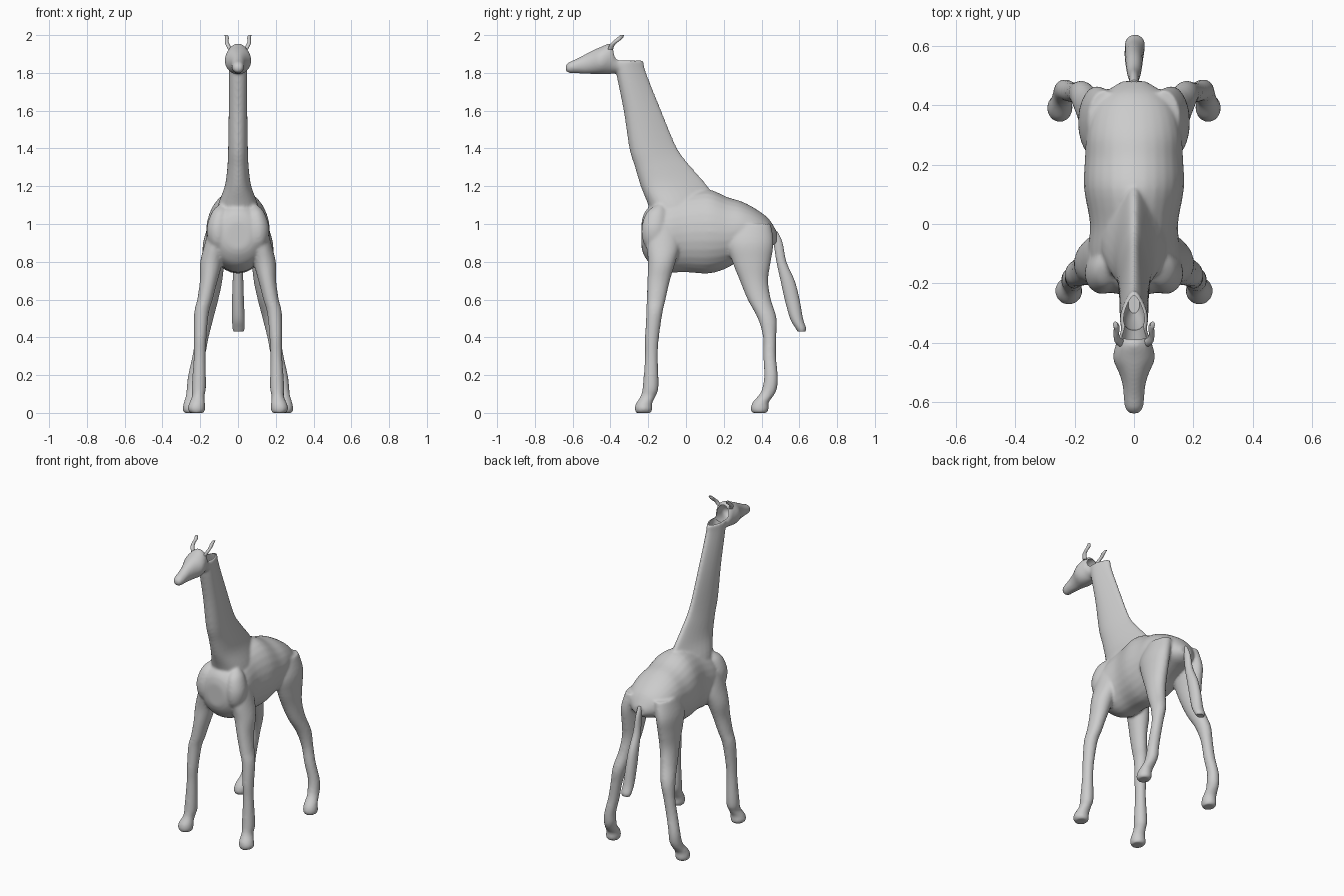
import bpy, bmesh, math

cube = bpy.data.objects.get("Cube")
if cube:
    bpy.data.objects.remove(cube, do_unlink=True)

GREY = (0.6, 0.6, 0.6, 1)
mat = bpy.data.materials.new("plain grey")
mat.use_nodes = True
mat.diffuse_color = GREY
mat.node_tree.nodes["Principled BSDF"].inputs["Base Color"].default_value = GREY


def spline(rings, steps=4):
    """Smooth a list of ring settings with a Catmull-Rom curve."""
    out = []
    for i in range(len(rings) - 1):
        a, b, c, d = (rings[max(0, min(len(rings) - 1, i + k))] for k in (-1, 0, 1, 2))
        for s in range(steps):
            t = s / steps
            out.append([0.5 * (2 * q + (r - p) * t + (2 * p - 5 * q + 4 * r - u) * t * t
                               + (3 * q - p - 3 * r + u) * t ** 3)
                        for p, q, r, u in zip(a, b, c, d)])
    return out + [list(rings[-1])]


def loft(bm, rings, upright=False, egg=0, sides=28):
    """Skin oval rings (x, y, z, half width, half depth), flat or upright."""
    loops = []
    for x, y, z, w, d in spline(rings):
        loop = []
        for k in range(sides):
            a = math.tau * k / sides
            t = math.cos(a)
            px = x + w * math.sin(a) * (1 - egg * t)
            loop.append(bm.verts.new((px, y, z + d * t) if upright else (px, y + d * t, z)))
        loops.append(loop)
    for lo, hi in zip(loops, loops[1:]):
        for k in range(sides):
            n = (k + 1) % sides
            bm.faces.new((lo[k], lo[n], hi[n], hi[k]))
    bm.faces.new(loops[0])
    bm.faces.new(loops[-1])


def neck_rings(rows):
    """Turn (z, front y, back y, half width) rows into rings."""
    return [(0, (f + b) / 2, z, w, (b - f) / 2) for z, f, b, w in rows]


def head_rings(rows):
    """Turn (y, z, half width, half height) rows into rings."""
    return [(0, y, z, w, h) for y, z, w, h in rows]


def mirrored(rings, side):
    return [(x * side, y, z, w, d) for x, y, z, w, d in rings]


def finish(mesh):
    mesh.materials.clear()
    mesh.materials.append(mat)
    mesh.shade_smooth()
    mesh.set_sharp_from_angle(angle=math.radians(50))


def make(name, bm):
    bmesh.ops.recalc_face_normals(bm, faces=bm.faces[:])
    mesh = bpy.data.meshes.new(name)
    bm.to_mesh(mesh)
    bm.free()
    finish(mesh)
    ob = bpy.data.objects.new(name, mesh)
    bpy.context.scene.collection.objects.link(ob)
    return ob


# Trunk, from chest to rump
bm = bmesh.new()
loft(bm, head_rings([
    (-.235, .94, .06, .07), (-.22, .945, .105, .115), (-.18, .94, .14, .16),
    (-.1, .94, .155, .195), (0, .955, .148, .21), (.12, .96, .168, .222),
    (.22, .955, .165, .187), (.3, .97, .16, .147), (.38, .965, .14, .108),
    (.44, .95, .1, .075), (.48, .93, .04, .03)]), upright=True)

# Neck, narrow along the mane
loft(bm, neck_rings([
    (1, -.17, .2, .12), (1.1, -.2, .17, .1), (1.2, -.24, .115, .066),
    (1.3, -.27, .03, .053), (1.4, -.3, -.045, .049), (1.6, -.33, -.13, .046),
    (1.8, -.37, -.21, .045), (1.865, -.375, -.225, .044)]), egg=.4)

# Head, from muzzle to nape
loft(bm, head_rings([
    (-.638, 1.825, .015, .012), (-.62, 1.828, .03, .029), (-.58, 1.836, .035, .038),
    (-.54, 1.845, .039, .05), (-.5, 1.855, .051, .061), (-.45, 1.865, .071, .073),
    (-.395, 1.875, .058, .081), (-.375, 1.85, .05, .052), (-.34, 1.83, .04, .03)]),
    upright=True)

# Legs and shoulders
front_leg = [
    (.217, -.225, 0, .037, .04), (.22, -.225, .02, .046, .047), (.217, -.222, .05, .042, .043),
    (.21, -.2, .09, .033, .04), (.207, -.187, .14, .038, .042), (.203, -.183, .3, .031, .034),
    (.2, -.18, .4, .033, .037), (.193, -.167, .53, .039, .043), (.175, -.158, .6, .041, .05),
    (.155, -.145, .7, .047, .06), (.14, -.128, .8, .06, .073), (.115, -.12, .9, .06, .09),
    (.1, -.12, 1, .05, .07)]
hind_leg = [
    (.25, .39, 0, .036, .039), (.25, .39, .02, .043, .048), (.247, .395, .055, .04, .043),
    (.24, .43, .1, .034, .04), (.235, .445, .14, .036, .039), (.23, .45, .2, .034, .036),
    (.208, .443, .3, .034, .034), (.19, .443, .4, .035, .035), (.172, .43, .5, .042, .05),
    (.15, .388, .6, .046, .062), (.135, .36, .7, .052, .075), (.13, .347, .8, .057, .102),
    (.125, .342, .9, .06, .122), (.1, .35, 1, .055, .1)]
shoulder = [
    (.1, -.16, .85, .02, .02), (.105, -.165, .9, .05, .06), (.105, -.165, .98, .06, .07),
    (.095, -.155, 1.06, .045, .055), (.085, -.14, 1.1, .02, .02)]
for side in (-1, 1):
    for part in (front_leg, hind_leg, shoulder):
        loft(bm, mirrored(part, side))
body = make("giraffe_body", bm)

# Hollows in the open neck top and the back of the head
bm = bmesh.new()
loft(bm, neck_rings([
    (1.92, -.345, -.24, .03), (1.86, -.36, -.24, .033),
    (1.75, -.335, -.21, .031), (1.65, -.3, -.2, .018)]), egg=.4)
neck_hollow = make("neck_hollow", bm)
bm = bmesh.new()
loft(bm, head_rings([
    (-.33, 1.89, .035, .045), (-.4, 1.885, .044, .055),
    (-.45, 1.873, .05, .045), (-.48, 1.865, .03, .02)]), upright=True)
head_hollow = make("head_hollow", bm)

# Fuse the skin, soften the joins, then cut the hollows
fuse = body.modifiers.new("fuse", "REMESH")
fuse.mode = "VOXEL"
fuse.voxel_size = 0.008
soft = body.modifiers.new("soften", "SMOOTH")
soft.factor = 0.5
soft.iterations = 8
for cutter in (neck_hollow, head_hollow):
    cutter.hide_render = True
    cut = body.modifiers.new("hollow", "BOOLEAN")
    cut.operation = "DIFFERENCE"
    cut.solver = "EXACT"
    cut.object = cutter
skin = bpy.data.meshes.new_from_object(
    body.evaluated_get(bpy.context.evaluated_depsgraph_get()))
body.modifiers.clear()
body.data = skin
finish(skin)
for cutter in (neck_hollow, head_hollow):
    bpy.data.objects.remove(cutter, do_unlink=True)

# Tail with a blunt tuft
bm = bmesh.new()
loft(bm, [
    (0, .465, .96, .014, .02), (0, .487, .9, .016, .024), (0, .505, .8, .022, .026),
    (0, .538, .7, .028, .037), (0, .562, .6, .031, .039), (.002, .585, .5, .033, .034),
    (.003, .607, .45, .032, .028), (.003, .612, .43, .026, .02)])
make("tail", bm)

# Curved horns
horn = [
    (.042, -.4, 1.925, .012, .014), (.055, -.39, 1.95, .011, .014),
    (.06, -.37, 1.968, .009, .016), (.058, -.35, 1.985, .01, .016),
    (.063, -.338, 2, .008, .01)]
for side, label in ((1, "left"), (-1, "right")):
    bm = bmesh.new()
    loft(bm, mirrored(horn, side), sides=12)
    make(label + "_horn", bm)
